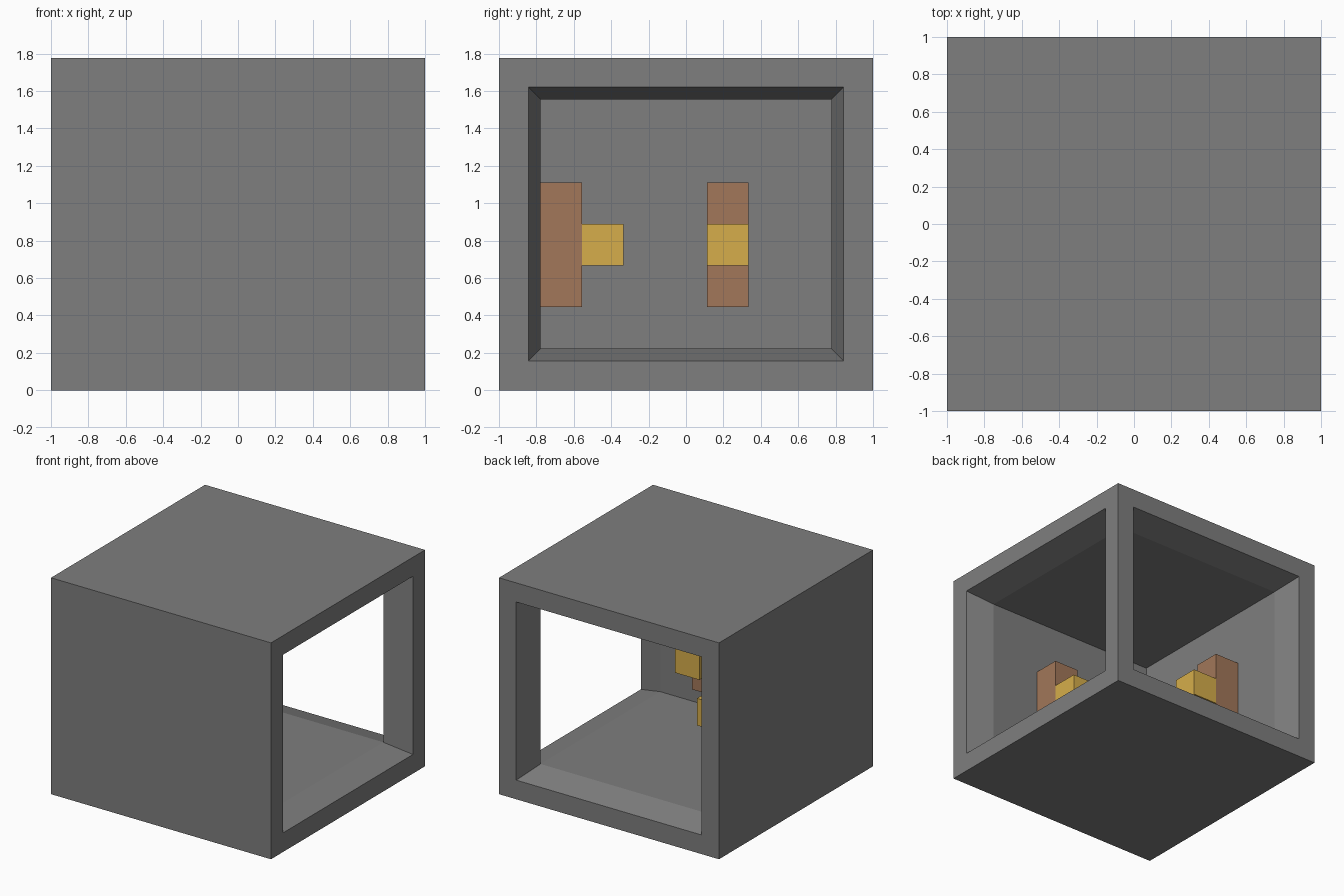
import bpy
import bmesh
from mathutils import Vector, Matrix

U = 2 / 9                      # one building block
WIDTH, HEIGHT = 9 * U, 8 * U

if "Cube" in bpy.data.objects:
    bpy.data.objects.remove(bpy.data.objects["Cube"], do_unlink=True)


def material(name, rgb):
    mat = bpy.data.materials.new(name)
    mat.use_nodes = True
    colour = (*rgb, 1)
    mat.diffuse_color = colour
    mat.node_tree.nodes["Principled BSDF"].inputs["Base Color"].default_value = colour
    return mat


def add_object(name, bm, mat):
    mesh = bpy.data.meshes.new(name)
    bm.to_mesh(mesh)
    bm.free()
    mesh.materials.append(mat)
    obj = bpy.data.objects.new(name, mesh)
    bpy.context.collection.objects.link(obj)
    return obj


def cube_verts(bm, size, centre):
    matrix = Matrix.Translation(centre) @ Matrix.Diagonal((*size, 1))
    return bmesh.ops.create_cube(bm, size=1, matrix=matrix)["verts"]


def block(name, size, centre, mat):
    bm = bmesh.new()
    cube_verts(bm, size, centre)
    return add_object(name, bm, mat)


def face_towards(verts, direction):
    faces = {f for v in verts for f in v.link_faces}
    return max(faces, key=lambda f: f.calc_center_median().dot(direction))


stone = material("stone grey", (0.21, 0.21, 0.21))
wood = material("wood brown", (0.36, 0.185, 0.1))
glow = material("lamp yellow", (0.67, 0.42, 0.07))

# Room shell: solid front and left walls, open right side and back
bm = bmesh.new()
middle = Vector((0, 0, HEIGHT / 2))
outer = cube_verts(bm, (WIDTH, WIDTH, HEIGHT), middle)
inner = cube_verts(bm, (WIDTH - 2 * U, WIDTH - 2 * U, HEIGHT - 2 * U), middle)
sides = [Vector((1, 0, 0)), Vector((0, 1, 0))]
openings = [(face_towards(outer, d), face_towards(inner, d)) for d in sides]
for opening, _ in openings:
    bmesh.ops.inset_individual(bm, faces=[opening], thickness=U)
rims = [list(opening.verts) for opening, _ in openings]
bmesh.ops.delete(bm, geom=[f for pair in openings for f in pair], context="FACES_ONLY")

# Jambs joining each opening to the room inside
for rim in rims:
    match = [min(inner, key=lambda w: (w.co - v.co).length) for v in rim]
    for i in range(len(rim)):
        bm.faces.new((rim[i - 1], rim[i], match[i], match[i - 1]))
bmesh.ops.recalc_face_normals(bm, faces=bm.faces)
add_object("room_shell", bm, stone)

# Wall lamps: a wooden backing post with a glowing block in front of it
for name, foot, outward in (
    ("front_wall", Vector((U, -3 * U, 3.5 * U)), Vector((0, U, 0))),
    ("left_wall", Vector((-3 * U, U, 3.5 * U)), Vector((U, 0, 0))),
):
    block(name + "_lamp_post", (U, U, 3 * U), foot, wood)
    block(name + "_lamp_light", (U, U, U), foot + outward, glow)
